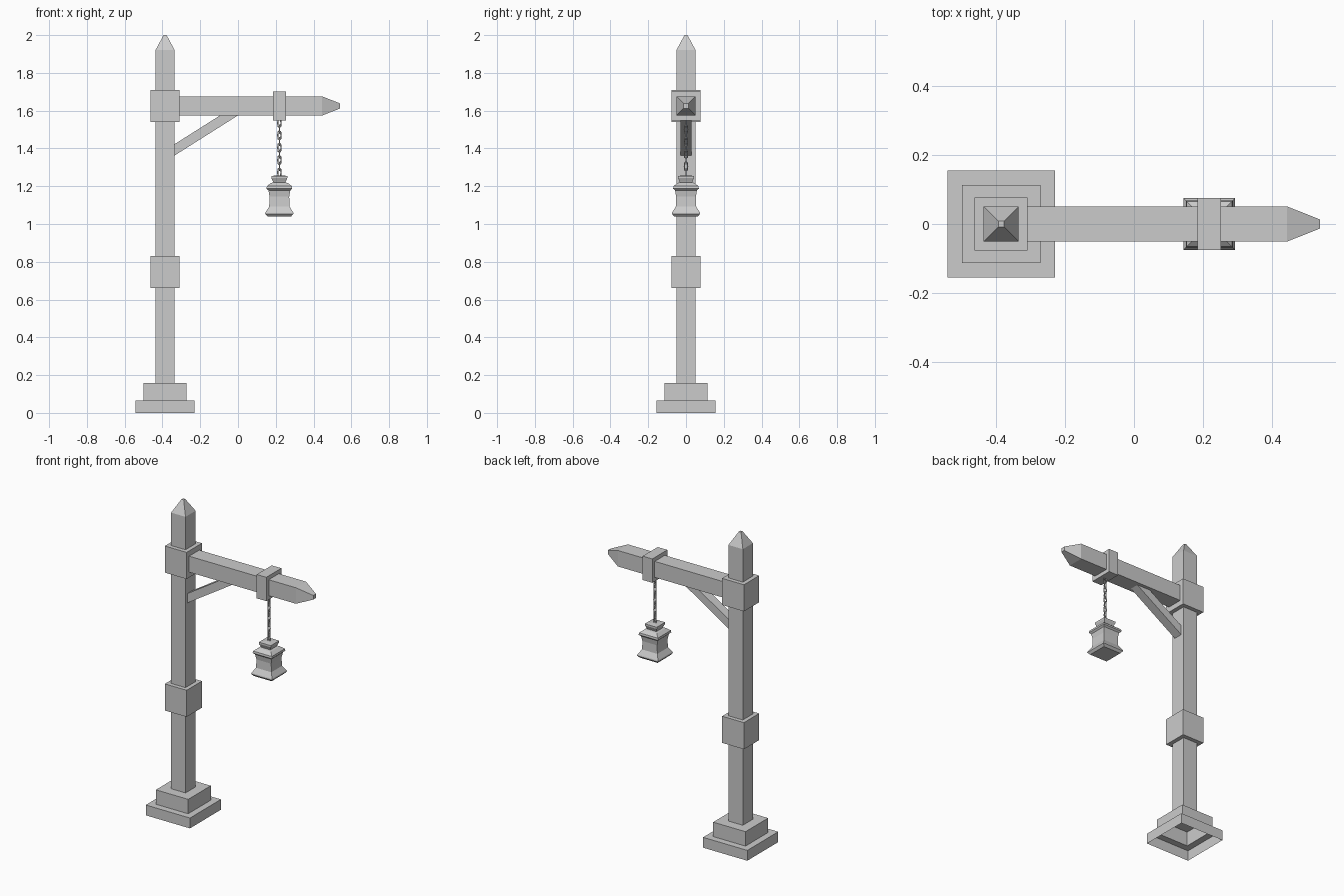
import bpy, bmesh, math
from mathutils import Matrix, Vector

if "Cube" in bpy.data.objects:
    bpy.data.objects.remove(bpy.data.objects["Cube"])

POST_X, LAMP_X, BEAM_Z = -0.386, 0.219, 1.625


def finish(name, bm):
    bmesh.ops.recalc_face_normals(bm, faces=bm.faces[:])
    me = bpy.data.meshes.new(name)
    bm.to_mesh(me)
    bm.free()
    ob = bpy.data.objects.new(name, me)
    bpy.context.collection.objects.link(ob)
    return ob


def square_loft(name, profile, x=0.0, matrix=None, open_start=False):
    """Stack square rings given as (half width, height) along z."""
    bm = bmesh.new()
    rings = [[bm.verts.new((x + sx * h, sy * h, z))
              for sx, sy in ((-1, -1), (1, -1), (1, 1), (-1, 1))]
             for h, z in profile]
    for a, b in zip(rings, rings[1:]):
        for i in range(4):
            j = (i + 1) % 4
            bm.faces.new((a[i], a[j], b[j], b[i]))
    if not open_start:
        bm.faces.new(rings[0][::-1])
    bm.faces.new(rings[-1])
    if matrix:
        bm.transform(matrix)
    return finish(name, bm)


def side_extrude(name, outline, half_y):
    """Extrude an (x, z) outline across y."""
    bm = bmesh.new()
    face = bm.faces.new([bm.verts.new((x, -half_y, z)) for x, z in outline])
    new = bmesh.ops.extrude_face_region(bm, geom=[face])["geom"]
    bmesh.ops.translate(bm, vec=(0, 2 * half_y, 0),
                        verts=[v for v in new if isinstance(v, bmesh.types.BMVert)])
    return finish(name, bm)


def chain_link(name, z, turn, half_w=0.0085, half_h=0.022, r=0.0035, n=10, m=6):
    """Oval ring standing upright, turned about z."""
    bm = bmesh.new()
    rings = []
    for i in range(n):
        a = 2 * math.pi * i / n
        out = Vector((math.cos(a), 0, math.sin(a)))
        c = Vector((half_w * out.x, 0, (half_h - half_w) * (1 if out.z > 0.01 else -1 if out.z < -0.01 else 0)
                    + half_w * out.z))
        rings.append([bm.verts.new(c + r * (math.cos(t) * out + math.sin(t) * Vector((0, 1, 0))))
                      for t in (2 * math.pi * k / m for k in range(m))])
    for i in range(n):
        a, b = rings[i], rings[(i + 1) % n]
        for k in range(m):
            bm.faces.new((a[k], a[(k + 1) % m], b[(k + 1) % m], b[k]))
    bm.transform(Matrix.Translation((LAMP_X, 0, z)) @ Matrix.Rotation(turn, 4, 'Z'))
    return finish(name, bm)


# Stepped base (hollow underneath) and pointed post
square_loft("post_and_base", [(0.156, 0), (0.156, 0.066), (0.114, 0.066), (0.114, 0.158),
                              (0.051, 0.158), (0.051, 1.92), (0.008, 2.0)],
            POST_X, open_start=True)

# Collars on the post
for name, z0, z1 in (("middle_collar", 0.66, 0.83), ("upper_collar", 1.54, 1.71)):
    square_loft(name, [(0.077, z0), (0.077, z1)], POST_X)

# Pointed beam and its strap, lofted along x
along_x = Matrix.Translation((0, 0, BEAM_Z)) @ Matrix.Rotation(math.pi / 2, 4, 'Y')
square_loft("beam", [(0.051, -0.36), (0.051, 0.445), (0.013, 0.541)], matrix=along_x)
square_loft("beam_strap", [(0.076, 0.185), (0.076, 0.253)], matrix=along_x)

# Diagonal brace
side_extrude("brace", [(-0.34, 1.36), (0.005, 1.578), (-0.09, 1.578), (-0.34, 1.42)], 0.029)

# Hanging chain, alternate links turned a quarter
for i in range(9):
    chain_link(f"chain_link_{i + 1}", 1.535 - i * 0.0328, (i % 2) * math.pi / 2)

# Lantern with flared cap, waisted body and closed underside
square_loft("lantern", [(0.062, 1.04), (0.075, 1.054), (0.073, 1.062), (0.054, 1.092),
                        (0.052, 1.145), (0.058, 1.178), (0.068, 1.187), (0.066, 1.2),
                        (0.045, 1.217), (0.032, 1.22), (0.034, 1.226), (0.042, 1.243),
                        (0.042, 1.254), (0.012, 1.258)], LAMP_X)
